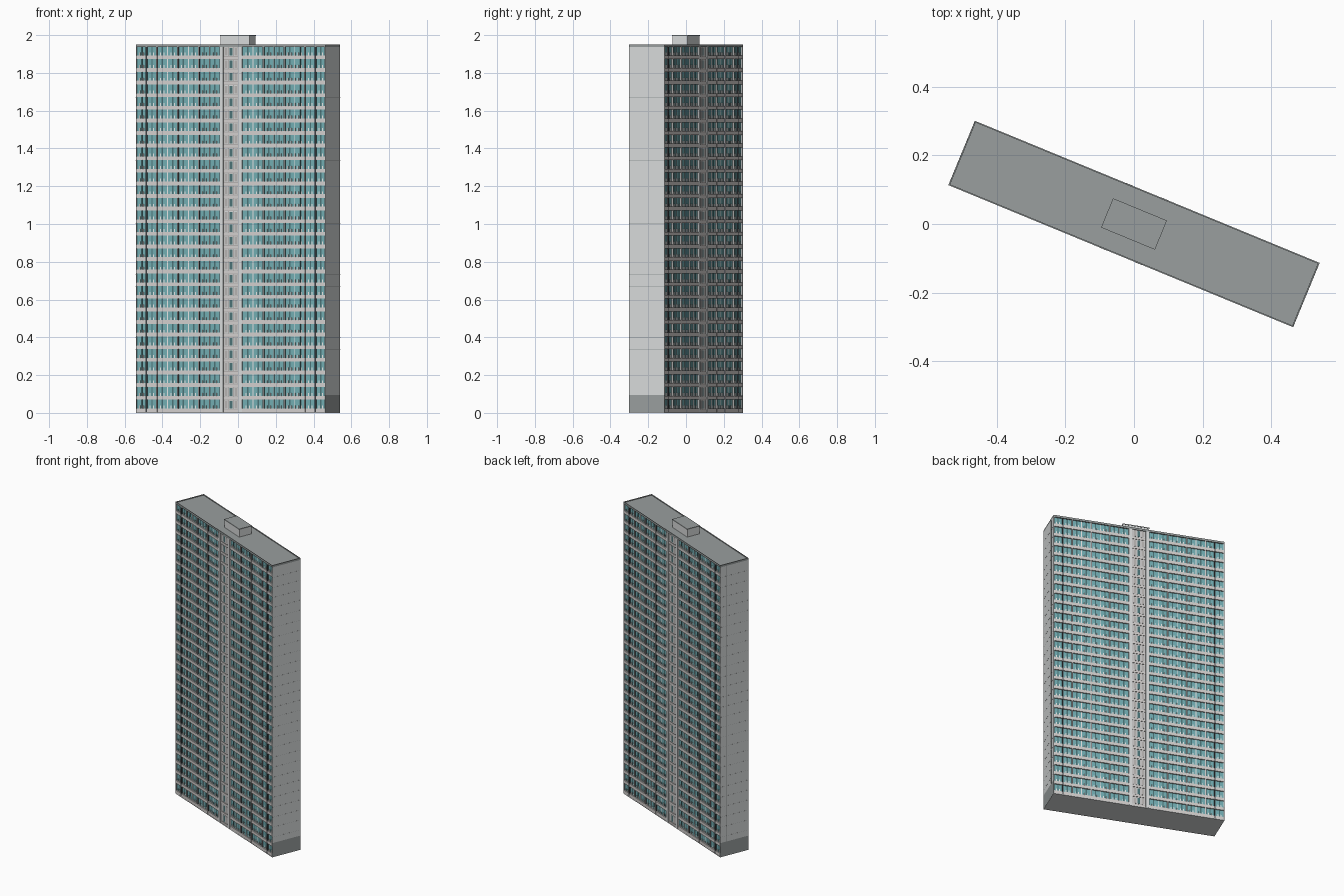
import bpy, bmesh, math
from mathutils import Matrix

cube = bpy.data.objects.get("Cube")
if cube:
    bpy.data.objects.remove(cube)

LENGTH, WIDTH, ROOF, FLOORS = 1.087, 0.203, 1.945, 29
HL, HW = LENGTH / 2, WIDTH / 2
STOREY = (ROOF - 0.01) / FLOORS
CORE = 0.065                      # half width of the stair core
BAY = (HL - CORE) / 4
GLASS = 0.008                     # depth of the glass behind the facade
TURN = Matrix.Rotation(math.radians(-22.4), 4, 'Z')


def material(name, r, g, b):
    m = bpy.data.materials.new(name)
    m.use_nodes = True
    m.diffuse_color = (r, g, b, 1)
    m.node_tree.nodes["Principled BSDF"].inputs["Base Color"].default_value = (r, g, b, 1)
    return m


WALL = material("pale grey wall", .69, .71, .71)
GREY = material("mid grey", .32, .345, .345)
LIGHT = material("light concrete", .66, .63, .62)
WHITE = material("white frame", .82, .82, .81)
TEAL = material("teal glass", .17, .42, .45)
DEEP = material("deep teal glass", .07, .17, .18)
DARK = material("dark joint", .05, .055, .06)
PANEL = material("warm grey panel", .47, .45, .44)


def boxes(name, mat, items):
    """One object from boxes given as (x0, x1, y0, y1, z0, z1)."""
    bm = bmesh.new()
    for x0, x1, y0, y1, z0, z1 in items:
        place = Matrix.Translation(((x0 + x1) / 2, (y0 + y1) / 2, (z0 + z1) / 2))
        size = Matrix.Diagonal((x1 - x0, y1 - y0, z1 - z0, 1))
        bmesh.ops.create_cube(bm, size=1, matrix=place @ size)
    me = bpy.data.meshes.new(name)
    bm.to_mesh(me)
    bm.free()
    me.materials.append(mat)
    ob = bpy.data.objects.new(name, me)
    ob.matrix_world = TURN
    bpy.context.collection.objects.link(ob)


def facades(name, mat, items):
    """Boxes (x0, x1, depth0, depth1, z0, z1) measured inward from the facade, on both long sides."""
    out = []
    for x0, x1, d0, d1, z0, z1 in items:
        out.append((x0, x1, d0 - HW, d1 - HW, z0, z1))
        out.append((-x1, -x0, HW - d1, HW - d0, z0, z1))
    boxes(name, mat, out)


# Main volumes
boxes("inner_body", TEAL, [(-HL + .003, HL - .003, -HW + GLASS, HW - GLASS, .004, ROOF - .006)])
boxes("ground_slab", WALL, [(-HL, HL, -HW, HW, 0, .004)])
boxes("roof_slab", GREY, [(-HL, HL, -HW, HW, ROOF - .008, ROOF)])
rim = [(-HL, HL, s * (HW - .002) - .002, s * (HW - .002) + .002, ROOF, ROOF + .005) for s in (-1, 1)]
rim += [(s * (HL - .002) - .002, s * (HL - .002) + .002, -HW + .004, HW - .004, ROOF, ROOF + .005)
        for s in (-1, 1)]
boxes("roof_rim", GREY, rim)
boxes("roof_house", WALL, [(-.083, .083, -.044, .044, ROOF, 1.994)])
boxes("roof_house_cap", GREY, [(-.085, .085, -.046, .046, 1.994, 2)])

# End walls with a darker base and fine panel joints
ends, base, joints = [], [], []
for s in (-1, 1):
    lo, hi = sorted((s * (HL - .005), s * HL))
    ends.append((lo, hi, -HW, HW, .095, ROOF - .008))
    base.append((lo, hi, -HW, HW, .004, .095))
    lo, hi = sorted((s * HL, s * (HL + .0004)))
    joints.append((lo, hi, .0545, .0555, .095, ROOF - .01))
    for f in range(2, FLOORS):
        joints.append((lo, hi, -HW, HW, f * STOREY, f * STOREY + .0007))
boxes("end_walls", WALL, ends)
boxes("end_wall_base", GREY, base)
boxes("end_wall_joints", GREY, joints)

# Vertical elements of the long sides
fins, strips, piers = [], [], []
for side in (-1, 1):
    for i in range(1, 4):
        x = side * (CORE + i * BAY)
        fins.append((x - .003, x + .003, 0, GLASS, .004, ROOF - .008))
        strips.append((x + .003, x + .005, .003, GLASS, .004, ROOF - .008))
    x = side * (CORE + 3.5 * BAY)
    strips.append((x - .004, x + .004, .0005, GLASS, .004, ROOF - .008))
    x = side * .054
    piers.append((x - .011, x + .011, -.0005, GLASS, .004, ROOF - .008))
facades("bay_fins", LIGHT, fins)
facades("dark_recess_strips", DARK, strips)
facades("core_piers", WALL, piers)
facades("core_wall", PANEL, [(-.043, .043, .005, GLASS, .004, ROOF - .008)])

# Repeated storeys: balcony fronts, railings, window frames and core windows
bands, posts, frames, leaves = [], [], [], []
core_bands, core_frames, core_sides, core_middle = [], [], [], []
for f in range(FLOORS):
    z = .004 + f * STOREY
    top = z + STOREY
    for side in (-1, 1):
        a, b = sorted((side * CORE, side * (HL - .005)))
        bands.append((a, b, .001, GLASS, z, z + .02))
        for i in range(4):
            x0 = side * (CORE + (i + .5) * BAY) - BAY / 2
            # pale balcony posts
            for k in range(1, 6):
                x = x0 + k * BAY / 6
                posts.append((x - .0025, x + .0025, .005, GLASS, z + .02, z + .035))
            # window frame bars and dark door leaves
            x = x0 + BAY / 2
            frames.append((x - .002, x + .002, .006, GLASS, z + .035, top))
            for t in (.25, .75):
                x = x0 + t * BAY
                leaves.append((x - .004, x + .004, .0075, GLASS, z + .02, top))
    core_bands.append((-.043, .043, .002, GLASS, z, z + .013))
    for x, group in ((-.027, core_sides), (0, core_middle), (.027, core_sides)):
        core_frames.append((x - .0105, x + .0105, .004, GLASS, z + .017, top - .004))
        group.append((x - .0075, x + .0075, .0035, GLASS, z + .02, top - .007))
facades("balcony_fronts", LIGHT, bands)
facades("balcony_posts", WHITE, posts)
facades("window_frames", WHITE, frames)
facades("door_leaves", DEEP, leaves)
facades("core_floor_bands", LIGHT, core_bands)
facades("core_window_frames", WALL, core_frames)
facades("core_side_windows", PANEL, core_sides)
facades("core_middle_windows", DEEP, core_middle)
